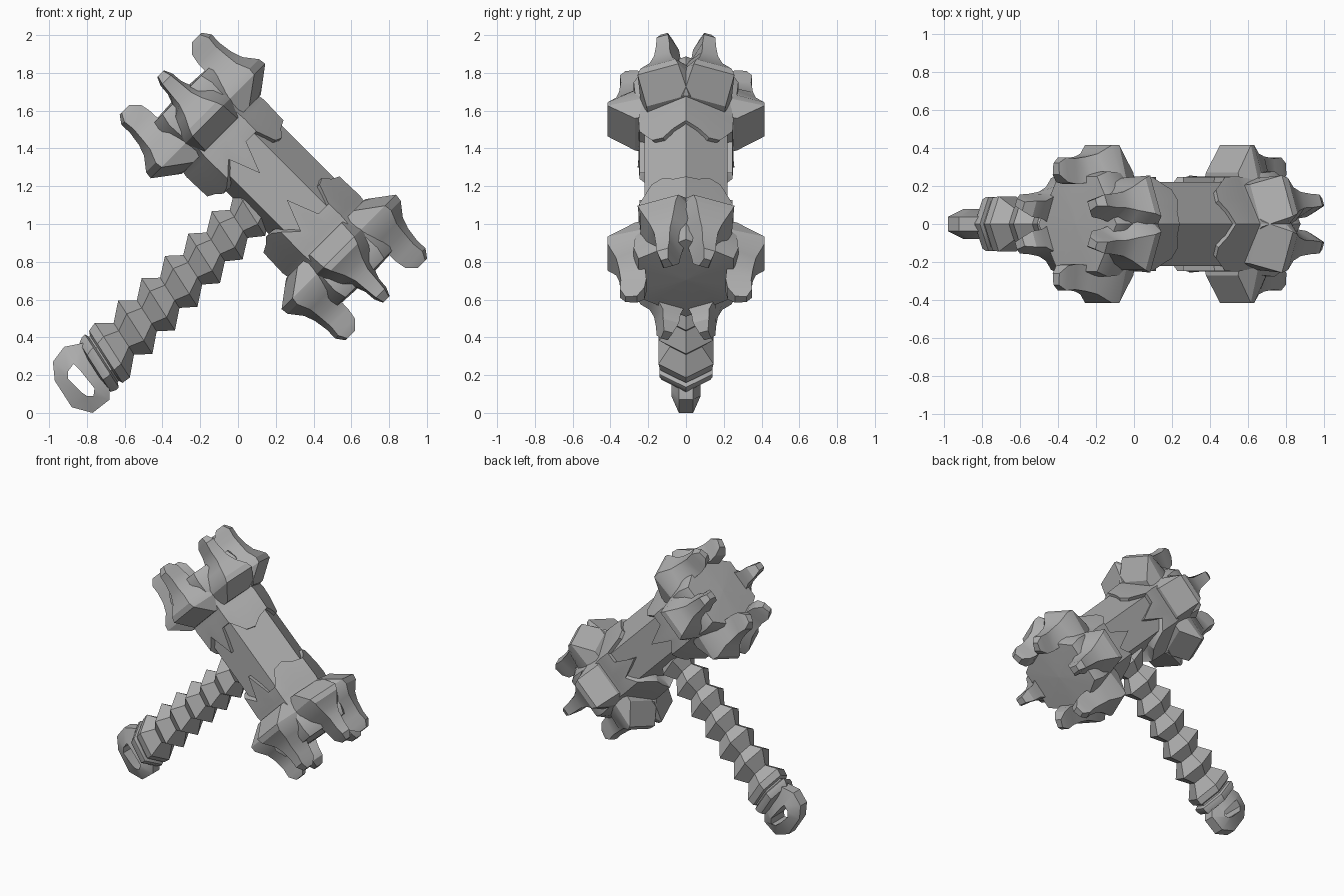
import bpy, bmesh, math
from mathutils import Vector

cube = bpy.data.objects.get("Cube")
if cube:
    bpy.data.objects.remove(cube, do_unlink=True)

mat = bpy.data.materials.new("stone_grey")
mat.use_nodes = True
GREY = (0.42, 0.42, 0.42, 1)
mat.diffuse_color = GREY
mat.node_tree.nodes["Principled BSDF"].inputs["Base Color"].default_value = GREY

AXIS_S, AXIS_A = 0.98, -0.715   # head centre: along the handle, along the head


def place(s, y, a):
    """s runs up the handle, a runs along the head, both tilted 45 degrees."""
    return Vector(((s + a) * math.sqrt(0.5), y, (s - a) * math.sqrt(0.5)))


def loft(name, rings, closed=False, angle=30):
    """Skin equal-length rings of points; cap the ends unless closed."""
    bm = bmesh.new()
    loops = [[bm.verts.new(p) for p in ring] for ring in rings]
    pairs = list(zip(loops, loops[1:]))
    if closed:
        pairs.append((loops[-1], loops[0]))
    else:
        bm.faces.new(loops[0])
        bm.faces.new(loops[-1])
    n = len(loops[0])
    for lo, hi in pairs:
        for i in range(n):
            j = (i + 1) % n
            bm.faces.new((lo[i], lo[j], hi[j], hi[i]))
    bmesh.ops.remove_doubles(bm, verts=bm.verts, dist=0.0005)
    bmesh.ops.recalc_face_normals(bm, faces=bm.faces)
    mesh = bpy.data.meshes.new(name)
    bm.to_mesh(mesh)
    bm.free()
    mesh.materials.append(mat)
    obj = bpy.data.objects.new(name, mesh)
    bpy.context.collection.objects.link(obj)
    bpy.ops.object.select_all(action='DESELECT')
    obj.select_set(True)
    bpy.context.view_layer.objects.active = obj
    bpy.ops.object.shade_smooth_by_angle(angle=math.radians(angle))
    return obj


def hex_radius(deg):
    return math.cos(math.radians(30)) / math.cos(math.radians(deg % 60 - 30))


def head_point(r, deg, d):
    t = math.radians(deg)
    return place(AXIS_S + r * math.cos(t), r * math.sin(t), AXIS_A + d)


# Head core: hexagonal bar, flattened where the handle enters
CORE = [.26, .255, .25, .195, .25, .255]
loft("head_core", [[head_point(r, k * 60, d) for k, r in enumerate(CORE)]
                   for d in (-0.5, 0.5)], angle=20)

# Jagged sleeves with end caps; edge distance every 15 degrees over half a turn
EDGE = [.21, .19, .15, .165, .27, .27, .10, .27, .20, .17, .16, .19, .21]
ANGLES = [k * 15 for k in range(24)]


def edge_at(deg):
    return EDGE[min(deg, 360 - deg) // 15]


for side, label in ((-1, "upper"), (1, "lower")):
    rings = [[head_point(r * hex_radius(g), g, side * edge_at(g)) for g in ANGLES]
             for r in (0.22, 0.285)]
    for d, r in ((0.36, 0.29), (0.42, 0.28), (0.52, 0.31), (0.62, 0.32),
                 (0.685, 0.29), (0.70, 0.002)):
        rings.append([head_point(r * hex_radius(g), g, side * d) for g in ANGLES])
    loft(label + "_sleeve", rings)

    # Claws: distance, outer radius, outer half width, inner radius, inner half width
    SECTIONS = [(.39, .27, .12, .20, .14), (.49, .415, .115, .23, .17),
                (.53, .415, .10, .23, .17), (.60, .37, .065, .22, .15),
                (.66, .355, .045, .22, .08), (.74, .345, .038, .21, .05),
                (.80, .35, .032, .22, .045), (.845, .32, .02, .26, .025)]
    for k, deg in enumerate((21, 90, 159, 201, 270, 339)):
        t = math.radians(deg)
        rings = []
        for d, ro, wo, ri, wi in SECTIONS:
            rings.append([place(AXIS_S + r * math.cos(t) - w * math.sin(t),
                                r * math.sin(t) + w * math.cos(t),
                                AXIS_A + side * d)
                          for r, w in ((ro, -wo), (ro, wo), (ri, wi), (ri, -wi))])
        loft(f"{label}_claw_{k + 1}", rings)


# Handle: slanted hexagonal ridges with a double collar at the base
def handle_ring(s, r):
    ring = []
    for k in range(6):
        t = math.radians(60 * k)
        off = r * math.cos(t)
        ring.append(place(s - 0.22 * off, r * math.sin(t), -0.705 + off))
    return ring


profile = [(-.375, .09), (-.365, .15), (-.335, .163), (-.315, .163),
           (-.305, .14), (-.295, .14), (-.285, .16)]
for k in range(-1, 6):
    s = -0.064 + 0.172 * k
    r = 0.164 - 0.004 * k
    profile += [(s, r), (s + 0.086, r * 0.58)]
loft("handle", [handle_ring(s, r) for s, r in profile])

# Pommel ring: faceted loop, thicker towards the hole
OUTER = [(-.98, .27), (-.92, .35), (-.82, .37), (-.74, .31), (-.68, .20),
         (-.68, .07), (-.77, 0), (-.88, .03), (-.97, .17)]
INNER = [(-.90, .22), (-.87, .26), (-.84, .23), (-.80, .18), (-.76, .13),
         (-.765, .09), (-.80, .09), (-.83, .11), (-.90, .18)]
SECTION = [(0, .038), (1, .078), (1, -.078), (0, -.038)]
rings = []
for (ox, oz), (ix, iz) in zip(OUTER, INNER):
    rings.append([Vector((ox + (ix - ox) * f, y, oz + (iz - oz) * f))
                  for f, y in SECTION])
loft("pommel_ring", rings, closed=True)
